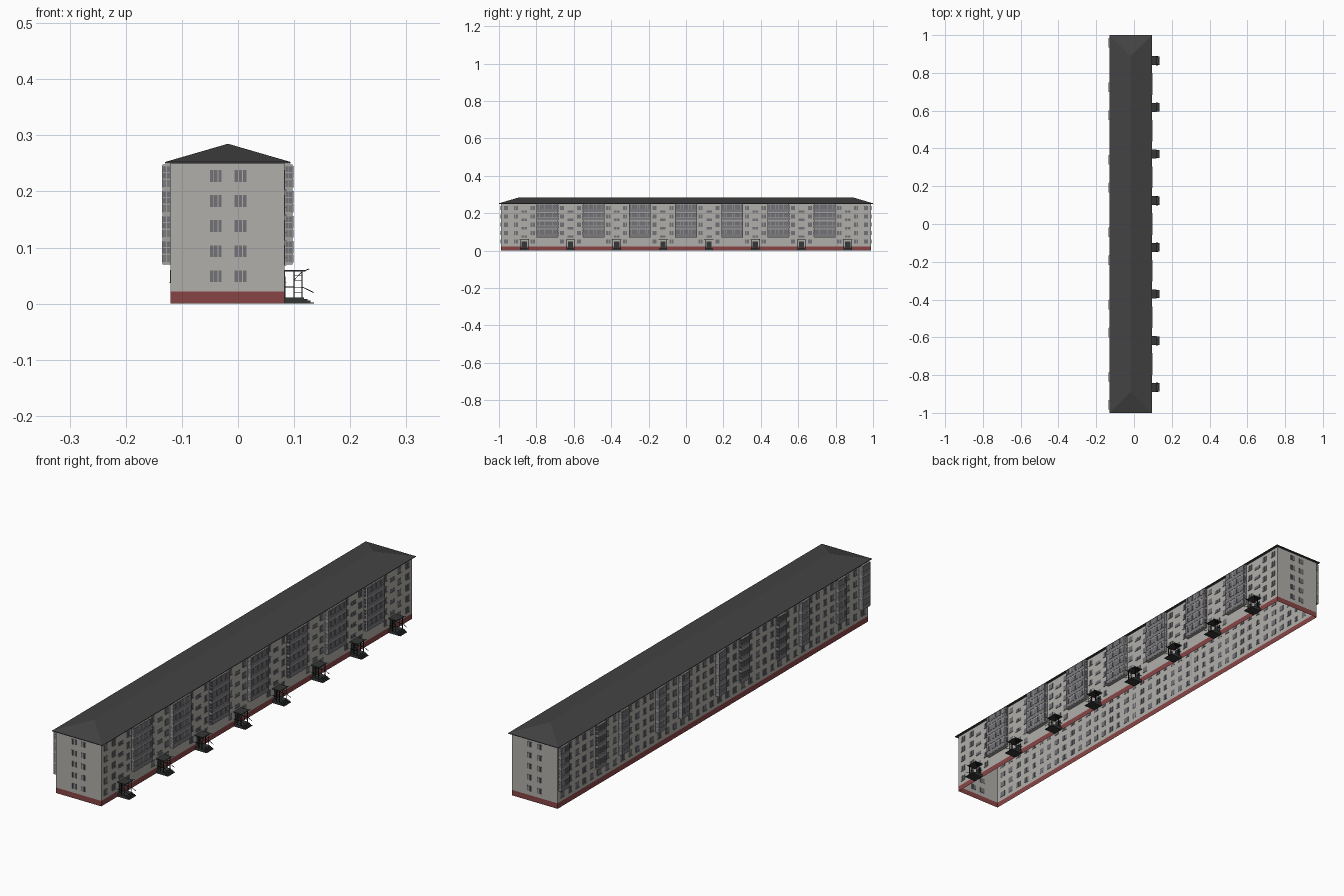
import bpy, bmesh
from mathutils import Vector, Matrix

if "Cube" in bpy.data.objects:
    bpy.data.objects.remove(bpy.data.objects["Cube"])

def material(name, rgb):
    m = bpy.data.materials.new(name)
    m.diffuse_color = (*rgb, 1)
    m.use_nodes = True
    m.node_tree.nodes["Principled BSDF"].inputs["Base Color"].default_value = m.diffuse_color
    return m

WALL = material("wall_grey", (0.44, 0.43, 0.40))
RED = material("plinth_red", (0.25, 0.06, 0.06))
ROOF = material("roof_charcoal", (0.056, 0.056, 0.056))
GLASS = material("window_grey", (0.17, 0.17, 0.185))
FRAME = material("frame_light_grey", (0.36, 0.36, 0.35))
PANEL = material("balcony_slate", (0.20, 0.20, 0.215))
DARK = material("porch_dark", (0.035, 0.037, 0.037))
METAL = material("metal_black", (0.012, 0.012, 0.012))

class Part:
    """Collects boxes and faces into one named object."""
    def __init__(self, name, mat):
        self.name, self.mat, self.bm = name, mat, bmesh.new()

    def box(self, x0, x1, y0, y1, z0, z1):
        m = Matrix.Translation(((x0 + x1) / 2, (y0 + y1) / 2, (z0 + z1) / 2))
        m = m @ Matrix.Diagonal((abs(x1 - x0), abs(y1 - y0), abs(z1 - z0), 1))
        bmesh.ops.create_cube(self.bm, size=1, matrix=m)

    def bar(self, p, q, w):
        p, q = Vector(p), Vector(q)
        d = q - p
        m = Matrix.Translation((p + q) / 2) @ d.to_track_quat('Z', 'Y').to_matrix().to_4x4()
        bmesh.ops.create_cube(self.bm, size=1, matrix=m @ Matrix.Diagonal((w, w, d.length, 1)))

    def face(self, *pts):
        self.bm.faces.new([self.bm.verts.new(p) for p in pts])

    def done(self):
        me = bpy.data.meshes.new(self.name)
        self.bm.to_mesh(me)
        self.bm.free()
        me.materials.append(self.mat)
        bpy.context.collection.objects.link(bpy.data.objects.new(self.name, me))

X0, X1, Y = -0.12, 0.083, 0.99
PLINTH, EAVE, RIDGE = 0.022, 0.251, 0.285
FLOORS = [0.049 + 0.0446 * i for i in range(5)]

# open-bottomed wall shell and plinth
def shell(name, mat, z0, z1):
    s = Part(name, mat)
    c = [(X0, -Y), (X1, -Y), (X1, Y), (X0, Y)]
    for a, b in zip(c, c[1:] + c[:1]):
        s.face((*a, z0), (*b, z0), (*b, z1), (*a, z1))
    s.done()

shell("walls", WALL, PLINTH, EAVE)
shell("plinth", RED, 0, PLINTH)

# hipped roof
roof = Part("roof", ROOF)
a, b = -0.13, 0.094
e = [(a, -1), (b, -1), (b, 1), (a, 1)]
v = [roof.bm.verts.new((x, y, z)) for z in (0.250, 0.2525) for x, y in e]
r = [roof.bm.verts.new(((a + b) / 2, y, RIDGE)) for y in (-0.89, 0.89)]
roof.bm.faces.new(v[3::-1])
for i in range(4):
    j = (i + 1) % 4
    roof.bm.faces.new((v[i], v[j], v[4 + j], v[4 + i]))
for f in ((v[4], v[5], r[0]), (v[5], v[6], r[1], r[0]),
          (v[6], v[7], r[1]), (v[7], v[4], r[0], r[1])):
    roof.bm.faces.new(f)
roof.done()

# windows: thin panes straddling the walls, so they show inside too
panes = Part("window_panes", GLASS)
sills = Part("window_sills", FRAME)
T = 0.0012

def window(side, c, z, w=0.022, h=0.022, n=2):
    gap = 0.0016
    pw = (w - gap * (n - 1)) / n
    for i in range(n):
        s = c - w / 2 + i * (pw + gap)
        if side in (X0, X1):
            panes.box(side - T, side + T, s, s + pw, z - h / 2, z + h / 2)
        else:
            panes.box(s, s + pw, side - T, side + T, z - h / 2, z + h / 2)
    if side in (X0, X1):
        o = 0.003 if side > 0 else -0.003
        sills.box(side, side + o, c - w / 2, c + w / 2, z - h / 2 - 0.0015, z - h / 2)

# end walls: two columns of three-pane windows
for z in FLOORS:
    for y in (-Y, Y):
        for x in (-0.0395, 0.0045):
            window(y, x, z, 0.021, 0.021, 3)

# entrance side: flats either side of the stairwell
PORCHES = [-0.8645 + 0.247 * i for i in range(8)]
for c in PORCHES:
    for z in FLOORS:
        for d in (-0.045, 0.045):
            window(X1, c + d, z)
    for z in FLOORS[:4]:
        window(X1, c, z + 0.0223 + 0.004, 0.030, 0.012)
for z in FLOORS:
    for y in (-0.962, 0.962):
        window(X1, y, z)

# garden side: windows between the balcony columns
GARDEN = sorted([-0.958 + 0.3836 * i for i in range(6)] +
                [-0.810 + 0.3836 * i for i in range(5)])
for y0, y1 in zip(GARDEN, GARDEN[1:]):
    offs = (-0.024, 0.024) if y1 - y0 < 0.2 else (-0.069, -0.023, 0.023, 0.069)
    for z in FLOORS:
        for d in offs:
            window(X0, (y0 + y1) / 2 + d, z)
for y in GARDEN:
    window(X0, y, FLOORS[0], 0.026)
    for z in FLOORS[1:]:
        window(X0, y, z, 0.026)

# glazed balcony columns
frames = Part("balcony_frames", FRAME)
parapets = Part("balcony_parapets", PANEL)
glazing = Part("balcony_glazing", GLASS)

def balcony(side, c, w, n):
    s = 1 if side > 0 else -1
    out = side + s * 0.0145
    y0, y1 = c - w / 2, c + w / 2
    frames.box(side, out, y0, y1, 0.070, 0.248)
    for k in range(4):
        z = 0.070 + 0.0446 * k
        # front: solid parapet below, row of panes above
        parapets.box(out, out + s * 0.001, y0 + 0.001, y1 - 0.001, z + 0.003, z + 0.018)
        pw = w / n
        for i in range(n):
            glazing.box(out, out + s * 0.001, y0 + i * pw + 0.0008,
                        y0 + (i + 1) * pw - 0.0008, z + 0.0195, z + 0.0415)
        # ends: two narrow panes over two small panels
        for yy, t in ((y0, -0.0008), (y1, 0.0008)):
            for i in range(2):
                xa = side + s * (0.0015 + i * 0.0066)
                xb = xa + s * 0.0052
                parapets.box(xa, xb, yy, yy + t, z + 0.004, z + 0.017)
                glazing.box(xa, xb, yy, yy + t, z + 0.0195, z + 0.029)
                glazing.box(xa, xb, yy, yy + t, z + 0.031, z + 0.041)

for p, q in zip(PORCHES, PORCHES[1:]):
    balcony(X1, (p + q) / 2, 0.115, 8)
for y in GARDEN:
    balcony(X0, y, 0.050, 4)

# entrance porches
steps = Part("porch_steps", DARK)
canopies = Part("porch_canopies", DARK)
doors = Part("entrance_doors", DARK)
rails = Part("porch_posts_and_rails", METAL)
for c in PORCHES:
    h = 0.022
    steps.box(X1, 0.118, c - h, c + h, 0, 0.011)
    for i in range(3):
        steps.box(0.118, 0.124 + 0.0055 * i, c - h, c + h, 0, 0.0085 - 0.003 * i)
    doors.box(X1 - 0.001, X1 + 0.002, c - 0.014, c + 0.014, 0.011, 0.048)
    canopies.box(X1, 0.120, c - 0.024, c + 0.024, 0.057, 0.060)
    rails.bar((0.118, c - 0.024, 0.0585), (0.127, c - 0.024, 0.062), 0.0015)
    rails.bar((0.118, c + 0.024, 0.0585), (0.127, c + 0.024, 0.062), 0.0015)
    for y in (c - 0.021, c + 0.021):
        for x in (0.100, 0.114):
            rails.bar((x, y, 0.011), (x, y, 0.058), 0.0022)
        for z in (0.020, 0.042, 0.051):
            rails.bar((0.100, y, z), (0.114, y, z), 0.001)
        rails.bar((0.100, y, 0.042), (0.114, y, 0.057), 0.001)
        rails.bar((X1, y, 0.030), (0.116, y, 0.029), 0.0014)
        rails.bar((0.116, y, 0.029), (0.1345, y, 0.020), 0.0014)

for part in (panes, sills, frames, parapets, glazing, steps, canopies, doors, rails):
    part.done()
